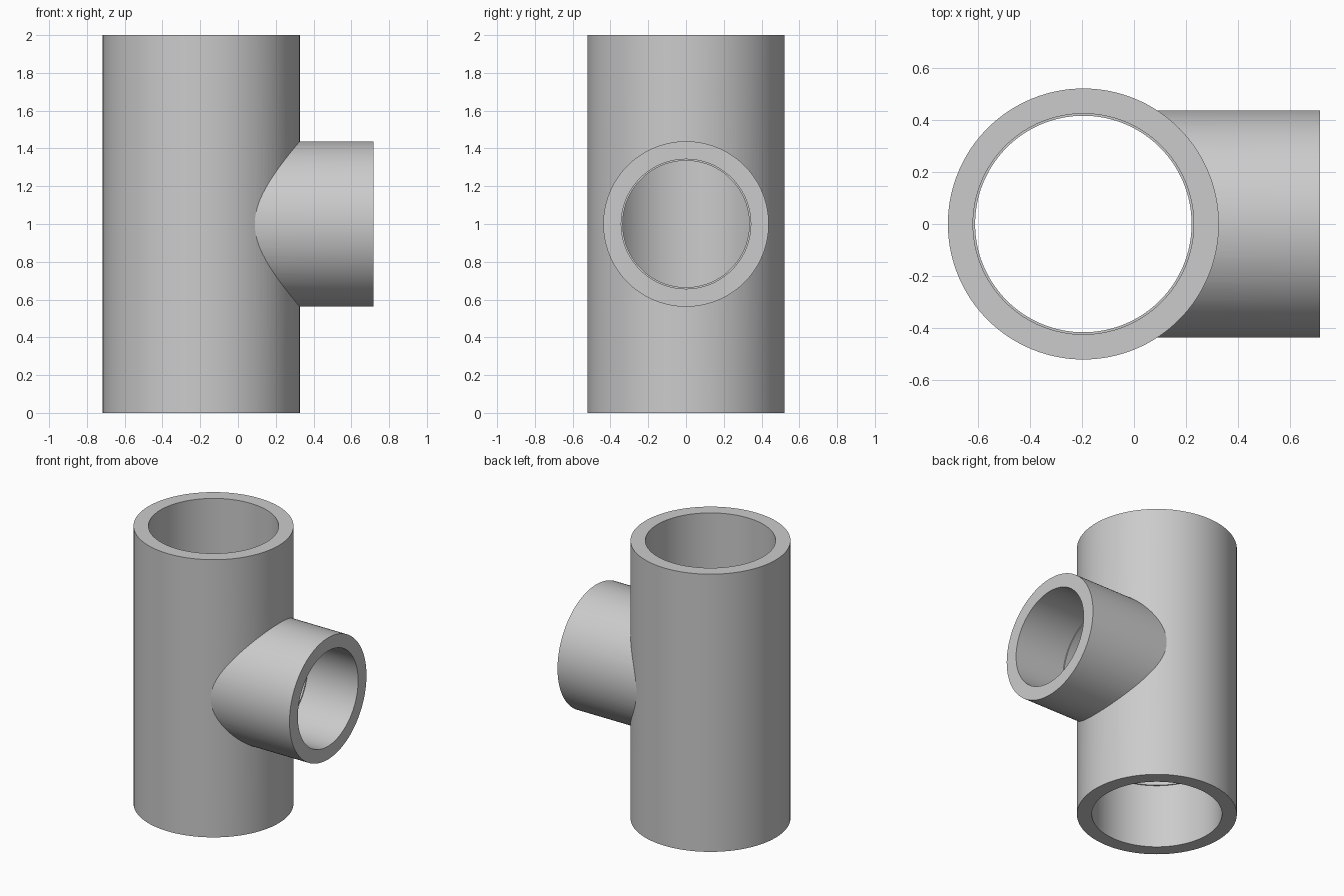
import bpy
import bmesh
import math
from mathutils import Matrix

old = bpy.data.objects.get("Cube")
if old:
    bpy.data.objects.remove(old, do_unlink=True)

SEGMENTS = 128
AXIS_X = -0.195       # centre line of the main pipe
BRANCH_END = 0.717

grey = bpy.data.materials.new("plain grey")
grey.use_nodes = True
colour = (0.6, 0.6, 0.6, 1)
grey.diffuse_color = colour
grey.node_tree.nodes["Principled BSDF"].inputs["Base Color"].default_value = colour


def lathe(name, profile, matrix):
    """Closed solid turned from (radius, height) points around local z."""
    bm = bmesh.new()
    rings = []
    for r, h in profile:
        rings.append([bm.verts.new((r * math.cos(a), r * math.sin(a), h))
                      for a in (2 * math.pi * i / SEGMENTS for i in range(SEGMENTS))])
    for low, high in zip(rings, rings[1:]):
        for i in range(SEGMENTS):
            j = (i + 1) % SEGMENTS
            bm.faces.new((low[i], low[j], high[j], high[i]))
    bm.faces.new(rings[0][::-1])
    bm.faces.new(rings[-1])
    bm.transform(matrix)
    bmesh.ops.recalc_face_normals(bm, faces=bm.faces)
    mesh = bpy.data.meshes.new(name)
    bm.to_mesh(mesh)
    bm.free()
    mesh.materials.append(grey)
    obj = bpy.data.objects.new(name, mesh)
    bpy.context.scene.collection.objects.link(obj)
    return obj


upright = Matrix.Translation((AXIS_X, 0, 0))
sideways = Matrix.Translation((AXIS_X, 0, 1)) @ Matrix.Rotation(math.pi / 2, 4, "Y")
reach = BRANCH_END - AXIS_X

# Outer walls
tee = lathe("pipe_tee", [(0.522, 0), (0.522, 2)], upright)
branch = lathe("branch_outer", [(0.438, 0), (0.438, reach)], sideways)

# Bores: wide sockets at the mouths, with a small stop ledge further in
main_bore = lathe("main_bore", [(0.425, -0.1), (0.425, 0.46), (0.417, 0.46),
                                (0.417, 1.54), (0.425, 1.54), (0.425, 2.1)], upright)
branch_bore = lathe("branch_bore", [(0.335, 0), (0.335, reach - 0.4),
                                    (0.343, reach - 0.4), (0.343, reach + 0.1)], sideways)

# Join the walls, then cut the bores
for cutter, operation in ((branch, "UNION"), (main_bore, "DIFFERENCE"),
                          (branch_bore, "DIFFERENCE")):
    mod = tee.modifiers.new(cutter.name, "BOOLEAN")
    mod.operation = operation
    mod.solver = "EXACT"
    mod.object = cutter

bpy.context.view_layer.update()
evaluated = tee.evaluated_get(bpy.context.evaluated_depsgraph_get())
result = bpy.data.meshes.new_from_object(evaluated)
tee.modifiers.clear()
tee.data = result
for cutter in (branch, main_bore, branch_bore):
    bpy.data.objects.remove(cutter, do_unlink=True)

# Smooth walls with crisp rims and joints
bpy.ops.object.select_all(action="DESELECT")
tee.select_set(True)
bpy.context.view_layer.objects.active = tee
bpy.ops.object.shade_smooth_by_angle(angle=math.radians(25))
